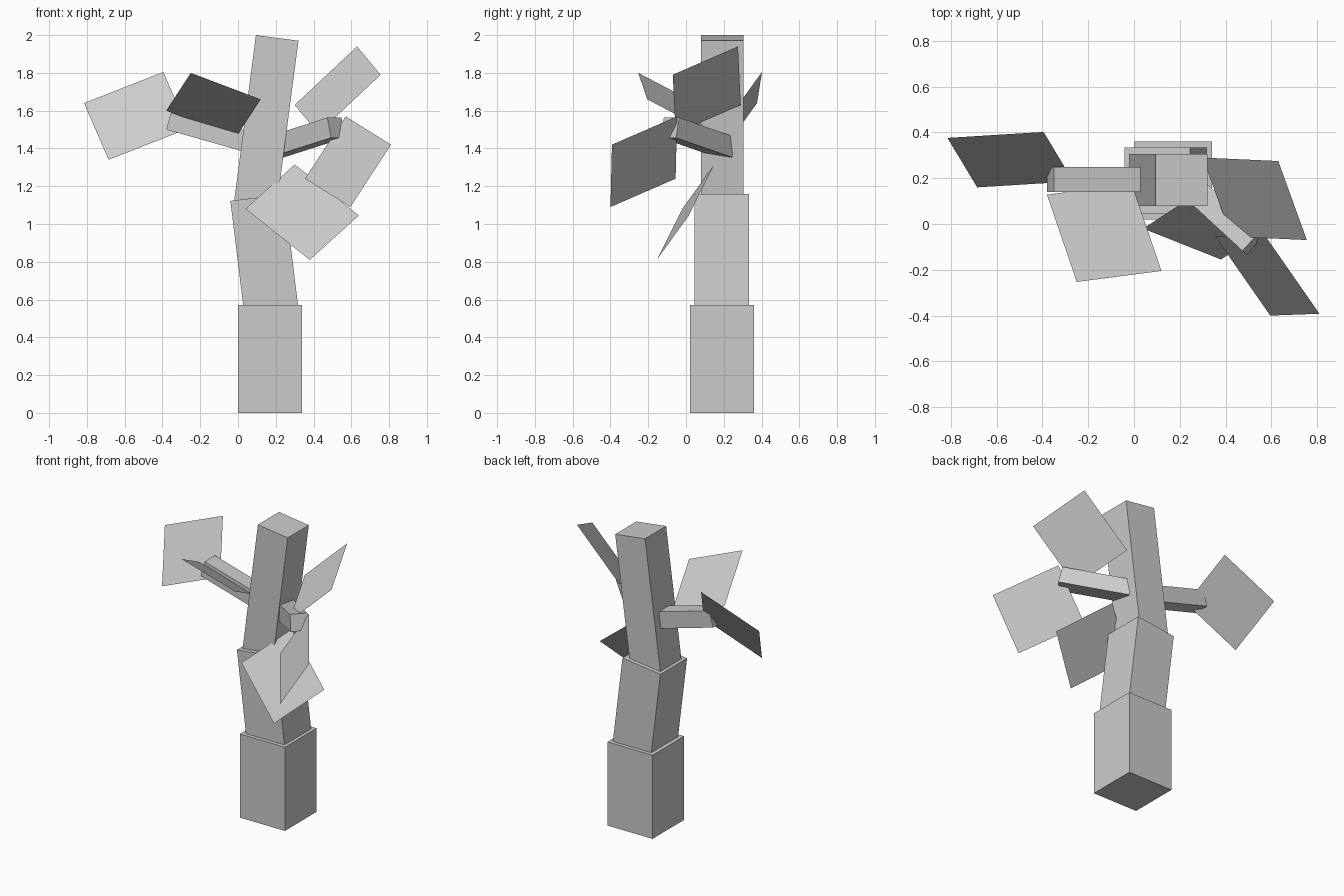
import bpy, bmesh
from mathutils import Vector, Matrix

cube = bpy.data.objects.get("Cube")
if cube:
    bpy.data.objects.remove(cube, do_unlink=True)

# One plain grey for the whole tree
grey = bpy.data.materials.new("light_grey")
grey.use_nodes = True
grey.diffuse_color = (0.6, 0.6, 0.6, 1)
grey.node_tree.nodes["Principled BSDF"].inputs["Base Color"].default_value = grey.diffuse_color


def add_object(name, bm):
    mesh = bpy.data.meshes.new(name)
    bm.to_mesh(mesh)
    bm.free()
    mesh.materials.append(grey)
    obj = bpy.data.objects.new(name, mesh)
    bpy.context.collection.objects.link(obj)
    return obj


def beam(name, tip, direction, length, width):
    """Square beam that ends at tip and runs back against direction."""
    tip, axis = Vector(tip), Vector(direction).normalized()
    side = axis.cross(Vector((0, 0, 1)))
    side = side.normalized() if side.length > 0.3 else Vector((0, 1, 0))
    up = axis.cross(side)
    turn = Matrix((side, up, axis)).transposed().to_4x4()
    place = Matrix.Translation(tip - axis * length / 2)
    size = Matrix.Diagonal((width, width, length, 1))
    bm = bmesh.new()
    bmesh.ops.create_cube(bm, size=1, matrix=place @ turn @ size)
    bmesh.ops.recalc_face_normals(bm, faces=bm.faces)
    return add_object(name, bm)


def leaf(name, a, b, c):
    """Flat rectangle from three corners in order; the fourth follows."""
    a, b, c = Vector(a), Vector(b), Vector(c)
    bm = bmesh.new()
    face = bm.faces.new([bm.verts.new(p) for p in (a, b, c, a + c - b)])
    face.normal_update()
    if face.normal.z < 0:
        face.normal_flip()
    return add_object(name, bm)


# Trunk: three stacked blocks, the upper two leaning opposite ways
beam("trunk_base", (0.17, 0.19, 0.57), (0, 0, 1), 0.57, 0.34)
beam("trunk_middle", (0.1025, 0.19, 1.14), (-0.122, 0, 0.992), 0.65, 0.288)
beam("trunk_top", (0.2075, 0.192, 1.985), (0.13, 0, 0.99), 0.9, 0.227)

# Branches, rooted inside the trunk
beam("left_branch", (0.52, -0.085, 1.51), (0.716, -0.659, 0.229), 0.45, 0.11)
beam("right_branch", (-0.365, 0.195, 1.553), (-0.962, 0, 0.273), 0.5, 0.11)

# Leaves
leaf("left_back_leaf", (0.30, 0.29, 1.63), (0.63, 0.275, 1.94), (0.755, -0.07, 1.79))
leaf("left_front_leaf", (0.57, -0.047, 1.57), (0.81, -0.392, 1.42), (0.595, -0.40, 1.09))
leaf("front_leaf", (0.30, 0.15, 1.315), (0.64, 0.015, 1.045), (0.38, -0.155, 0.81))
leaf("right_front_leaf", (0.12, -0.205, 1.66), (-0.25, -0.253, 1.80), (-0.38, 0.128, 1.60))
leaf("right_back_leaf", (-0.395, 0.402, 1.805), (-0.815, 0.376, 1.64), (-0.685, 0.16, 1.34))
